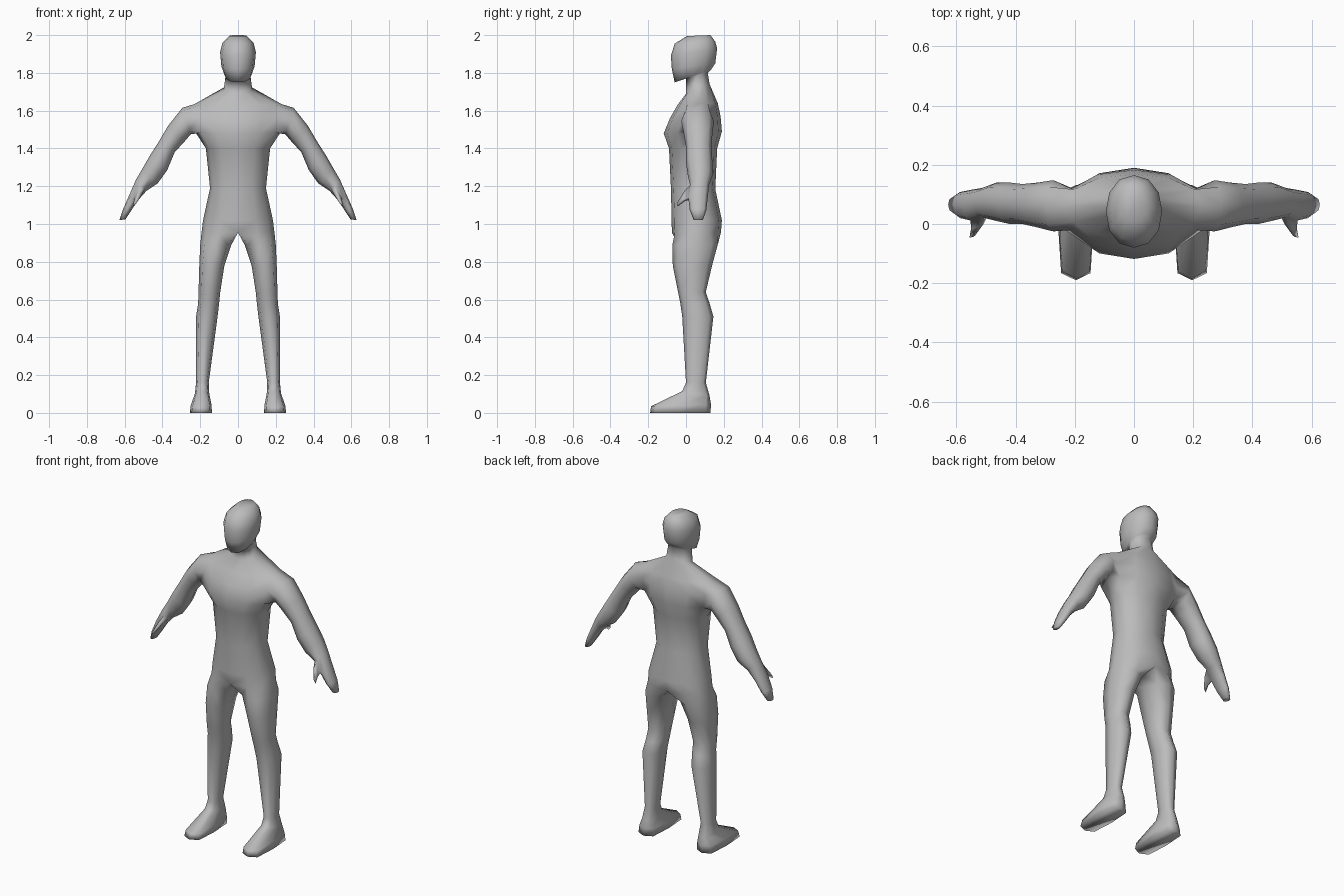
import bpy, bmesh
from mathutils import Vector

cube = bpy.data.objects.get("Cube")
if cube:
    bpy.data.objects.remove(cube, do_unlink=True)

skin = bpy.data.materials.new("plain grey")
skin.use_nodes = True
grey = (0.5, 0.5, 0.5, 1)
skin.diffuse_color = grey
skin.node_tree.nodes["Principled BSDF"].inputs["Base Color"].default_value = grey

bm = bmesh.new()


def ring(points):
    return [bm.verts.new(p) for p in points]


def loft(rings):
    """Skin consecutive eight-sided rings with quads."""
    strips = []
    for a, b in zip(rings, rings[1:]):
        strips.append([bm.faces.new((a[i], a[(i + 1) % 8], b[(i + 1) % 8], b[i]))
                       for i in range(8)])
    return strips


def limb_ring(x_in, x_out, front, back, k=0.74):
    """Leg section, starting at the inner front corner."""
    shape = [(-k, -k), (0, -1), (k, -k), (1, 0), (k, k), (0, 1), (-k, k), (-1, 0)]
    mid, half = (x_in + x_out) / 2, (x_out - x_in) / 2
    f, b = Vector((0, *front)), Vector((0, *back))
    return ring([f.lerp(b, (v + 1) / 2) + Vector((mid + u * half, 0, 0)) for u, v in shape])


def half_ring(width, front, back):
    """Half of a trunk section, closed along the middle plane."""
    shape = [(0, -1), (.52, -.88), (.88, -.52), (1, 0), (.88, .52), (.52, .88), (0, 1), (0, 0)]
    f, b = Vector((0, *front)), Vector((0, *back))
    return ring([f.lerp(b, (v + 1) / 2) + Vector((u * width, 0, 0)) for u, v in shape])


def arm_ring(top, low, y0, y1, k=0.74):
    """Arm section between an upper and a lower outline point."""
    shape = [(-k, -k), (-1, 0), (-k, k), (0, 1), (k, k), (1, 0), (k, -k), (0, -1)]
    p, q = Vector((top[0], 0, top[1])), Vector((low[0], 0, low[1]))
    return ring([q.lerp(p, (u + 1) / 2) + Vector((0, (y0 + y1 + v * (y1 - y0)) / 2, 0))
                 for u, v in shape])


# Foot, from the sole to the ankle
foot = [
    limb_ring(.138, .255, (-.19, 0), (.13, 0), .85),
    limb_ring(.14, .25, (-.185, .035), (.132, .045), .83),
    limb_ring(.152, .228, (-.02, .115), (.125, .09), .78),
]
bm.faces.new(reversed(foot[0]))

# Leg, from the ankle to the upper thigh
leg = [limb_ring(xi, xo, (f, z), (b, z)) for xi, xo, f, b, z in (
    (.155, .222, 0, .105, .16),
    (.108, .222, -.02, .145, .51),
    (.1, .211, -.03, .125, .58),
    (.094, .209, -.042, .105, .64),
    (.072, .205, -.07, .138, .78),
    (.035, .2, -.072, .168, .89),
)]

# Trunk, from the crotch to the shoulders
trunk = [half_ring(w, (f, z0), (b, z1)) for w, f, z0, b, z1 in (
    (.193, -.075, .955, .185, .955),
    (.185, -.076, 1.02, .19, 1.02),
    (.148, -.08, 1.195, .155, 1.185),
    (.17, -.09, 1.4, .165, 1.4),
    (.225, -.118, 1.48, .19, 1.49),
    (.24, -.085, 1.56, .183, 1.57),
    (.23, -.045, 1.63, .168, 1.64),
)]

# Neck and head
head = [half_ring(w, f, b) for w, f, b in (
    (.075, (0, 1.69), (.125, 1.74)),
    (.066, (0, 1.77), (.115, 1.8)),
    (.07, (-.06, 1.75), (.135, 1.82)),
    (.088, (-.075, 1.82), (.155, 1.85)),
    (.095, (-.08, 1.89), (.165, 1.93)),
    (.082, (-.06, 1.955), (.155, 1.965)),
    (.045, (.005, 1.995), (.13, 2)),
)]
bm.faces.new(head[-1])

strips = loft(foot + leg + trunk + head)

# Open the side of the chest and grow the arm out of it
start = len(foot) + len(leg) + 4
opening = [strips[s][i] for s in (start, start + 1) for i in (2, 3)]
bmesh.ops.delete(bm, geom=opening, context='FACES_ONLY')
low, mid, top = trunk[4:7]
socket = [low[2], low[3], low[4], mid[4], top[4], top[3], top[2], mid[2]]
arm = [arm_ring(*a) for a in (
    ((.295, 1.615), (.25, 1.475), -.025, .148),
    ((.37, 1.52), (.28, 1.44), -.012, .14),
    ((.42, 1.435), (.335, 1.38), 0, .135),
    ((.465, 1.365), (.375, 1.285), 0, .14),
    ((.505, 1.295), (.425, 1.215), .01, .14),
    ((.54, 1.235), (.485, 1.175), .022, .122),
    ((.575, 1.155), (.53, 1.125), .012, .115),
    ((.608, 1.08), (.568, 1.067), .02, .108),
    ((.628, 1.02), (.596, 1.025), .04, .09),
)]
arm_strips = loft([socket] + arm)
bm.faces.new(arm[-1])

# Thumb, extruded from the front of the palm
thumb = arm_strips[6][7]
for size, place in ((.7, (.53, -.008, 1.145)), (.45, (.547, -.043, 1.105))):
    out = bmesh.ops.extrude_discrete_faces(bm, faces=[thumb])
    thumb = out["faces"][0]
    centre = thumb.calc_center_median()
    for v in thumb.verts:
        v.co = Vector(place) + (v.co - centre) * size

# Clear the inner wall on the middle plane
wall = [f for f in bm.faces if all(abs(v.co.x) < 1e-5 for v in f.verts)]
bmesh.ops.delete(bm, geom=wall, context='FACES')
bmesh.ops.delete(bm, geom=[v for v in bm.verts if not v.link_faces], context='VERTS')

# Mirror the half into a whole figure
bmesh.ops.mirror(bm, geom=bm.verts[:] + bm.edges[:] + bm.faces[:],
                 axis='X', merge_dist=0.0005)
bmesh.ops.recalc_face_normals(bm, faces=bm.faces[:])
for f in bm.faces:
    f.smooth = True

mesh = bpy.data.meshes.new("body")
bm.to_mesh(mesh)
bm.free()
mesh.materials.append(skin)
body = bpy.data.objects.new("body", mesh)
bpy.context.collection.objects.link(body)
